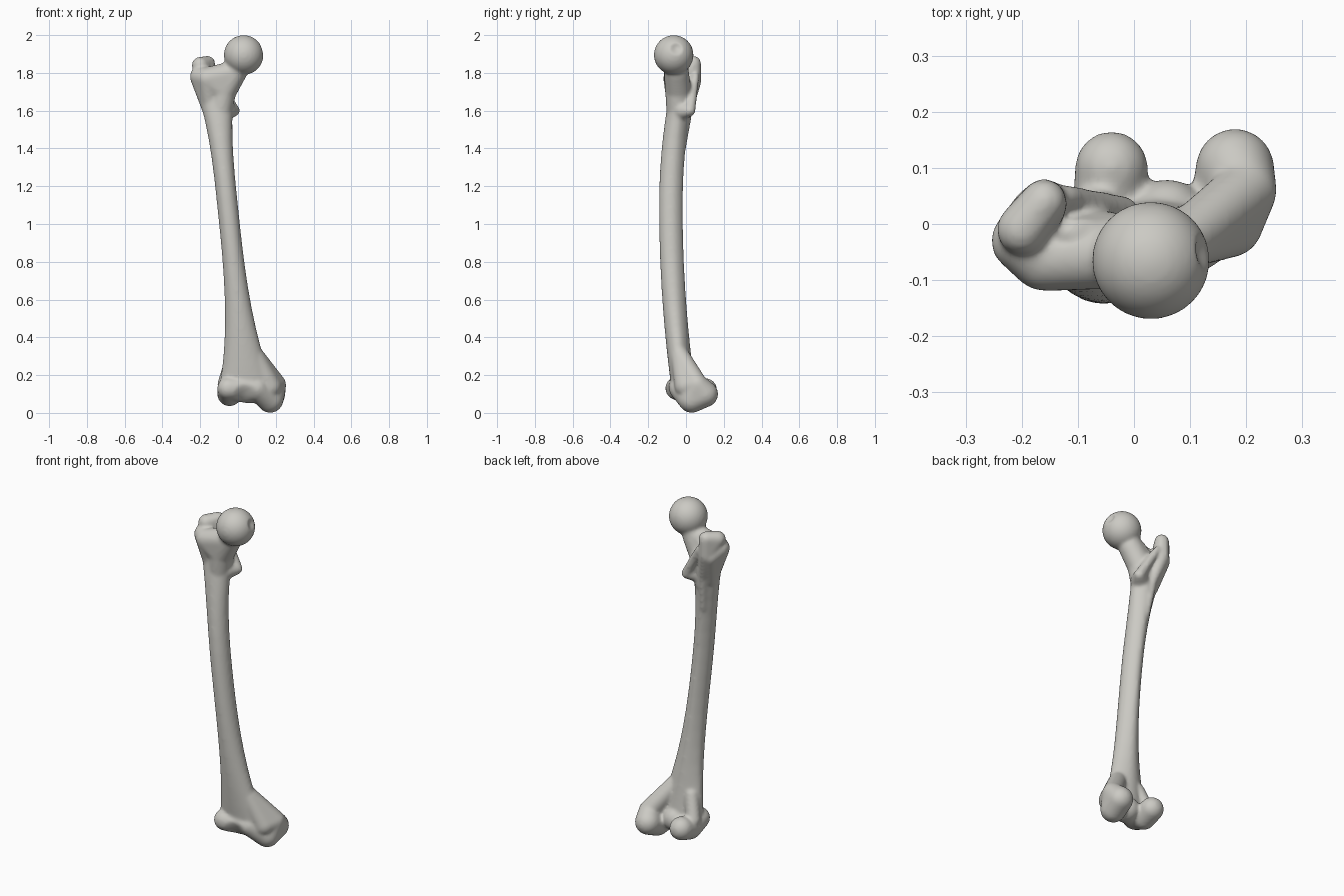
import bpy, bmesh, math
from mathutils import Vector

cube = bpy.data.objects.get("Cube")
if cube:
    bpy.data.objects.remove(cube, do_unlink=True)

bone_grey = bpy.data.materials.new("bone_grey")
bone_grey.use_nodes = True
colour = (0.6, 0.59, 0.55, 1)
bone_grey.diffuse_color = colour
bone_grey.node_tree.nodes["Principled BSDF"].inputs["Base Color"].default_value = colour

bm = bmesh.new()


def hull(*balls):
    """Add a convex skin stretched around balls given as (x, y, z, radius)."""
    skin = bmesh.new()
    for x, y, z, radius in balls:
        ball = bmesh.new()
        bmesh.ops.create_icosphere(ball, subdivisions=4, radius=radius)
        for vert in ball.verts:
            skin.verts.new(vert.co + Vector((x, y, z)))
        ball.free()
    bmesh.ops.convex_hull(skin, input=skin.verts)
    inner = [vert for vert in skin.verts if not vert.link_faces]
    bmesh.ops.delete(skin, geom=inner, context='VERTS')
    part = bpy.data.meshes.new("part")
    skin.to_mesh(part)
    skin.free()
    bm.from_mesh(part)
    bpy.data.meshes.remove(part)


def chain(*balls):
    """Add a limb that tapers from each ball to the next."""
    for first, second in zip(balls, balls[1:]):
        hull(first, second)


def shaft_ring(z, sides=48):
    """One section of the bowed shaft, which widens away from its waist."""
    waist = 1.1
    away = abs(z - waist)
    flare, bow = (0.1, 0.07) if z < waist else (0.2, 0.16)
    centre_x = 0.06 - 0.105 * z
    centre_y = bow * away ** 2 - 0.08
    half_width = 0.055 + flare * away ** 3
    half_depth = 0.063
    ring = []
    for side in range(sides):
        angle = math.tau * side / sides
        back = max(math.sin(angle), 0)
        # The back narrows into a long ridge
        pinch = 1 - 0.25 * back ** 2
        ring.append(bm.verts.new((centre_x + half_width * pinch * math.cos(angle),
                                  centre_y + half_depth * math.sin(angle), z)))
    return ring


# Shaft
rings = [shaft_ring(0.15 + step / 10) for step in range(16)]
for low, high in zip(rings, rings[1:]):
    for side in range(len(low)):
        bm.faces.new((low[side - 1], low[side], high[side], high[side - 1]))
bm.faces.new(rings[0][::-1])
bm.faces.new(rings[-1])

# Ball head and neck running down into the shaft
head = (0.03, -0.065, 1.895, 0.105)
neck_middle = (-0.02, -0.05, 1.8, 0.065)
neck_root = (-0.08, -0.04, 1.7, 0.07)
neck_end = (-0.1, -0.04, 1.55, 0.06)
hull(head)
chain((0, -0.06, 1.86, 0.065), neck_middle, neck_root, neck_end)

# Greater trochanter: body, bridge to the neck, and raised rear crest
trochanter_front = (-0.16, -0.06, 1.77, 0.06)
trochanter_side = (-0.2, -0.03, 1.78, 0.055)
trochanter_rear = (-0.17, 0.02, 1.74, 0.05)
trochanter_base = (-0.14, -0.03, 1.58, 0.04)
hull(trochanter_front, trochanter_side, trochanter_rear, trochanter_base)
hull(neck_middle, neck_root, trochanter_front)
crest_side = (-0.2, -0.01, 1.84, 0.045)
crest_tip = (-0.16, 0.04, 1.85, 0.04)
crest_low = (-0.16, 0.04, 1.75, 0.04)
hull(crest_side, crest_tip, crest_low)

# Rear ridge fading down the shaft
chain(crest_low, (-0.12, 0.01, 1.6, 0.025), (-0.1, -0.02, 1.4, 0.02))

# Lesser trochanter and the crest joining both
lesser = (-0.02, 0.02, 1.6, 0.03)
hull(lesser, (-0.06, -0.02, 1.6, 0.05))
hull(lesser, (-0.12, 0.05, 1.78, 0.02))

# Lateral condyle and its flare up to the shaft
lateral_front = (-0.05, -0.05, 0.13, 0.06)
lateral_middle = (-0.045, 0.03, 0.1, 0.065)
lateral_back = (-0.04, 0.1, 0.12, 0.065)
chain(lateral_front, lateral_middle, lateral_back)
hull((-0.07, 0.03, 0.15, 0.04), (-0.03, -0.01, 0.28, 0.04))

# Medial condyle, side bump and flare
medial_front = (0.1, -0.03, 0.13, 0.06)
medial_middle = (0.17, 0.03, 0.07, 0.07)
medial_back = (0.18, 0.1, 0.1, 0.07)
side_bump = (0.2, 0.06, 0.15, 0.055)
chain(medial_front, medial_middle, medial_back)
hull(medial_middle, medial_back, side_bump)
hull(side_bump, (0.17, 0, 0.14, 0.06), (0.09, -0.03, 0.3, 0.05))

# Joint groove bridging the condyles
hull(lateral_front, medial_front, (0.06, 0.01, 0.12, 0.07))

bmesh.ops.recalc_face_normals(bm, faces=bm.faces)
mesh = bpy.data.meshes.new("thigh_bone")
bm.to_mesh(mesh)
bm.free()
mesh.materials.append(bone_grey)
bone = bpy.data.objects.new("thigh_bone", mesh)
bpy.context.collection.objects.link(bone)
bpy.context.view_layer.objects.active = bone
bone.select_set(True)

# Fuse the parts into one skin and soften the joins
fuse = bone.modifiers.new("fuse", 'REMESH')
fuse.mode = 'VOXEL'
fuse.voxel_size = 0.008
soften = bone.modifiers.new("soften", 'SMOOTH')
soften.iterations = 12
for modifier in (fuse.name, soften.name):
    bpy.ops.object.modifier_apply(modifier=modifier)


def dent(centre, push, radius):
    """Press a soft hollow into the skin."""
    for vert in bone.data.vertices:
        reach = (vert.co - Vector(centre)).length / radius
        if reach < 1:
            vert.co += Vector(push) * (1 - reach ** 2) ** 2


# Pit in the ball, hollow behind the neck, groove at the knee
dent(centre=(0.13, -0.05, 1.93), push=(-0.015, 0, 0), radius=0.04)
dent(centre=(-0.12, 0.01, 1.83), push=(0, -0.01, -0.03), radius=0.05)
dent(centre=(0.04, -0.09, 0.1), push=(0, 0.015, 0.01), radius=0.07)

bpy.ops.object.shade_smooth()
